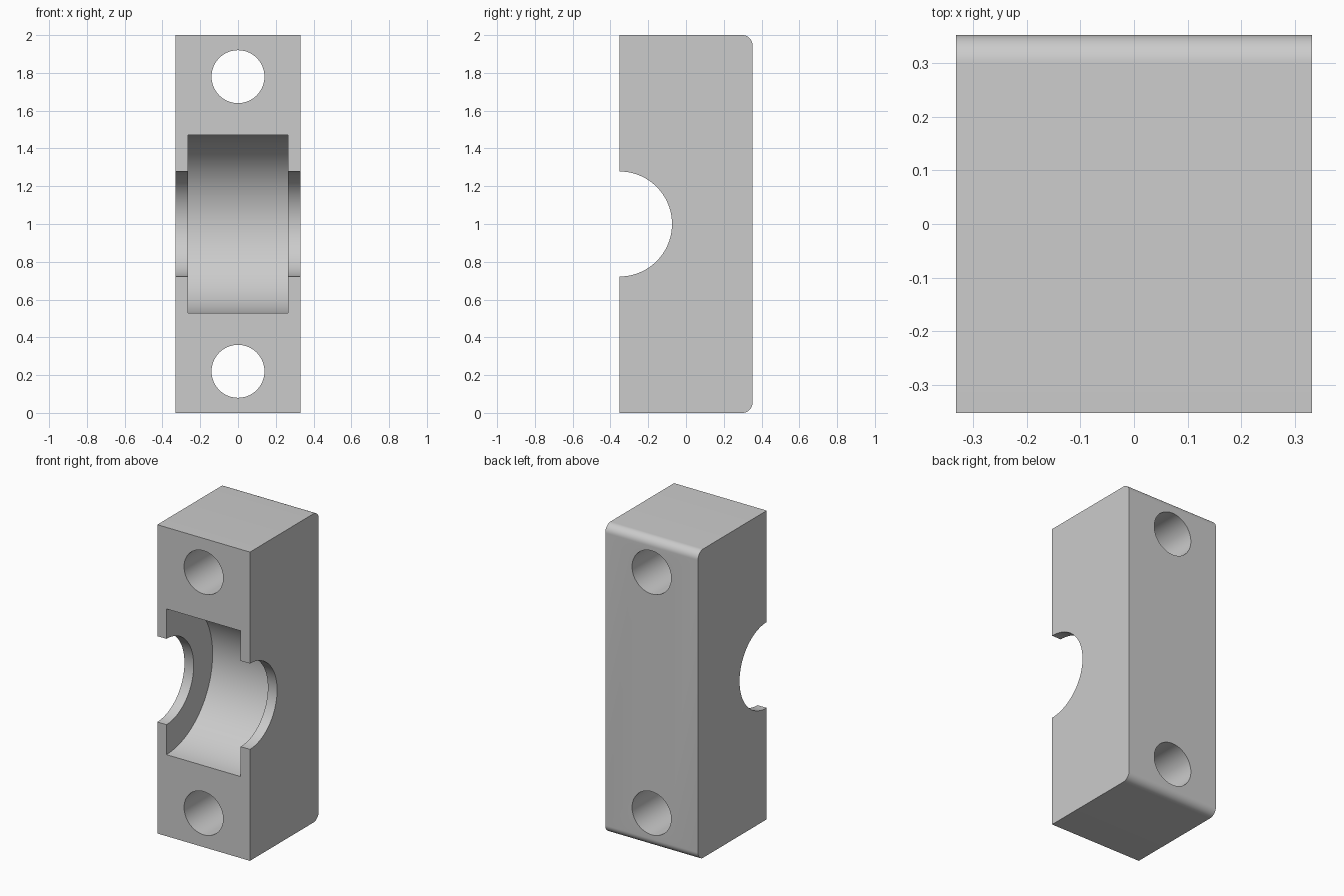
import bpy, bmesh, math
from mathutils import Matrix

if "Cube" in bpy.data.objects:
    bpy.data.objects.remove(bpy.data.objects["Cube"])

HALF_W, HALF_D, HEIGHT, FILLET = 0.332, 0.352, 2.0, 0.053

grey = bpy.data.materials.new("light grey")
grey.diffuse_color = (0.6, 0.6, 0.6, 1)
grey.use_nodes = True
grey.node_tree.nodes["Principled BSDF"].inputs["Base Color"].default_value = grey.diffuse_color


def make_object(name, bm):
    bmesh.ops.recalc_face_normals(bm, faces=bm.faces)
    mesh = bpy.data.meshes.new(name)
    bm.to_mesh(mesh)
    bm.free()
    mesh.materials.append(grey)
    obj = bpy.data.objects.new(name, mesh)
    bpy.context.collection.objects.link(obj)
    return obj


def cylinder(name, radius, length, location, axis):
    bm = bmesh.new()
    matrix = Matrix.Translation(location) @ Matrix.Rotation(math.pi / 2, 4, axis)
    bmesh.ops.create_cone(bm, cap_ends=True, segments=96, radius1=radius,
                          radius2=radius, depth=length, matrix=matrix)
    return make_object(name, bm)


# Block: side profile with two rounded back corners, extruded across x
profile = [(-HALF_D, HEIGHT), (-HALF_D, 0)]
for z, start in ((FILLET, -90), (HEIGHT - FILLET, 0)):
    for i in range(13):
        a = math.radians(start + 90 * i / 12)
        profile.append((HALF_D - FILLET + FILLET * math.cos(a), z + FILLET * math.sin(a)))
bm = bmesh.new()
face = bm.faces.new([bm.verts.new((-HALF_W, y, z)) for y, z in profile])
new = bmesh.ops.extrude_face_region(bm, geom=[face])["geom"]
bmesh.ops.translate(bm, vec=(2 * HALF_W, 0, 0),
                    verts=[v for v in new if isinstance(v, bmesh.types.BMVert)])
block = make_object("bearing_block", bm)

# Shaft bore, wider bearing seat and the two bolt holes
cutters = [
    cylinder("shaft_bore_cutter", 0.278, 1.0, (0, -HALF_D, 1), 'Y'),
    cylinder("bearing_seat_cutter", 0.472, 0.532, (0, -HALF_D, 1), 'Y'),
    cylinder("lower_bolt_hole_cutter", 0.14, 1.0, (0, 0, 0.22), 'X'),
    cylinder("upper_bolt_hole_cutter", 0.14, 1.0, (0, 0, 1.78), 'X'),
]
bpy.context.view_layer.objects.active = block
block.select_set(True)
for cutter in cutters:
    cutter.hide_render = True
    mod = block.modifiers.new(cutter.name, 'BOOLEAN')
    mod.operation, mod.solver, mod.object = 'DIFFERENCE', 'EXACT', cutter
    bpy.ops.object.modifier_apply(modifier=mod.name)
    bpy.data.objects.remove(cutter)

bpy.ops.object.shade_smooth_by_angle(angle=math.radians(30))
